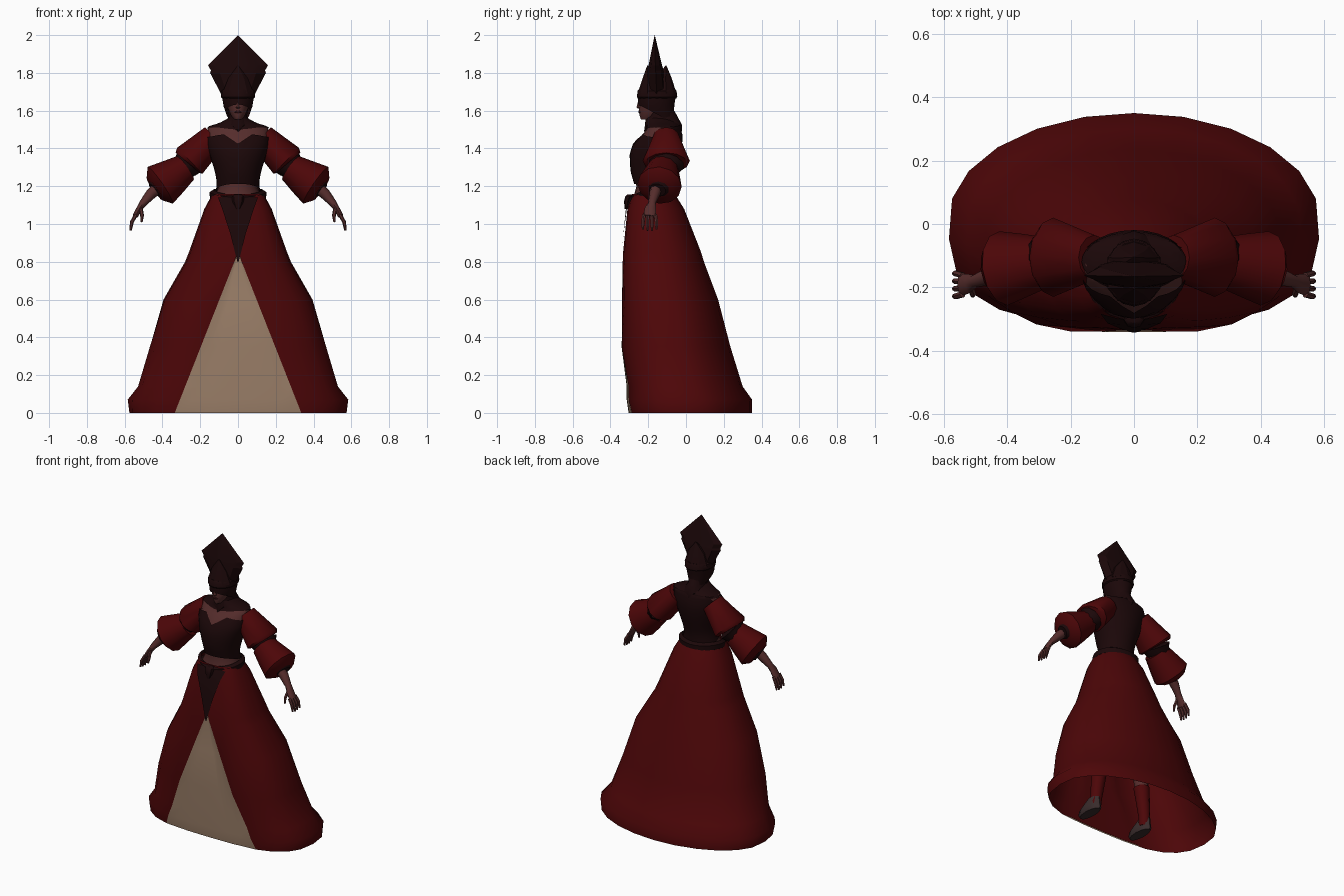
import bpy, bmesh, math
from math import sin, cos, pi
from mathutils import Vector

cube = bpy.data.objects.get("Cube")
if cube:
    bpy.data.objects.remove(cube, do_unlink=True)


def material(name, *rgb):
    m = bpy.data.materials.new(name)
    m.use_nodes = True
    m.diffuse_color = (*rgb, 1)
    node = next(n for n in m.node_tree.nodes if n.type == 'BSDF_PRINCIPLED')
    node.inputs["Base Color"].default_value = (*rgb, 1)
    return m


RED = material("deep red cloth", .073, .0018, .0024)
DARK = material("dark brown cloth", .011, .0022, .0026)
BEIGE = material("beige cloth", .34, .22, .145)
SKIN = material("skin", .092, .026, .025)
LIPS = material("lips", .05, .009, .01)
SOLE = material("grey shoe", .04, .024, .024)


def lerp(table, k):
    """Interpolate rows (key, values...) at k."""
    rows = sorted(table)
    if k <= rows[0][0]:
        return rows[0][1:]
    for a, b in zip(rows, rows[1:]):
        if k <= b[0]:
            f = (k - a[0]) / (b[0] - a[0])
            return [u + (v - u) * f for u, v in zip(a[1:], b[1:])]
    return rows[-1][1:]


def power(v, e):
    return math.copysign(abs(v) ** e, v)


def point(prof, z, t, p=2, off=0.0):
    """Point on a body of rows (z, half width, front y, back y); t = 0 faces front."""
    hx, yf, yb = lerp(prof, z)
    e = 2 / p if cos(t) > 0 else 1
    return Vector(((hx + off) * power(sin(t), e),
                   (yf + yb) / 2 - ((yb - yf) / 2 + off) * power(cos(t), e), z))


def loft(name, rings, mat, closed=True, caps=True, angle=40):
    bm = bmesh.new()
    vs = [[bm.verts.new(c) for c in r] for r in rings]
    n = len(rings[0])
    for a, b in zip(vs, vs[1:]):
        for i in range(n if closed else n - 1):
            j = (i + 1) % n
            bm.faces.new((a[i], a[j], b[j], b[i]))
    if closed and caps:
        bm.faces.new(vs[0][::-1])
        bm.faces.new(vs[-1])
    bmesh.ops.remove_doubles(bm, verts=bm.verts, dist=.0002)
    bmesh.ops.recalc_face_normals(bm, faces=bm.faces)
    me = bpy.data.meshes.new(name)
    bm.to_mesh(me)
    bm.free()
    me.materials.append(mat)
    me.shade_smooth()
    me.set_sharp_from_angle(angle=math.radians(angle))
    ob = bpy.data.objects.new(name, me)
    bpy.context.collection.objects.link(ob)
    return ob


def angles(n):
    return [2 * pi * i / n for i in range(n)]


def body(name, prof, mat, n=16, p=2, angle=40):
    return loft(name, [[point(prof, r[0], t, p) for t in angles(n)] for r in prof],
                mat, angle=angle)


def shell(name, prof, mat, low, high, off=0.0, n=28, steps=7):
    """Open sleeve of cloth over a body, with edge heights given by angle."""
    loft(name, [[point(prof, low(t) + (high(t) - low(t)) * i / steps, t, 2, off) for t in angles(n)]
                for i in range(steps + 1)], mat, caps=False)


def tube(name, path, mat, n=10, side=1, angle=45):
    """Limb through rows (x, y, z, radius, y radius), mirrored by side."""
    pts = [Vector(r[:3]) for r in path]
    rings = []
    for i, r in enumerate(path):
        d = (pts[min(i + 1, len(pts) - 1)] - pts[max(i - 1, 0)]).normalized()
        u = d.cross(Vector((0, 1, 0))).normalized()
        v = u.cross(d)
        ring = [pts[i] + u * r[3] * cos(a) + v * r[-1] * sin(a) for a in angles(n)]
        rings.append([Vector((q.x * side, q.y, q.z)) for q in ring])
    return loft(name, rings, mat, angle=angle)


# Skirt with a wide hem and a recessed lining in the front opening
skirt = [(0, .575, -.31, .35), (.07, .585, -.32, .35), (.14, .53, -.32, .30),
         (.35, .47, -.347, .235), (.6, .395, -.34, .17), (.8, .28, -.335, .095),
         (.85, .26, -.333, .08), (1.08, .178, -.31, -.01), (1.16, .135, -.285, -.06)]
P = 3


def angle_at(z, w):
    return math.asin((w / lerp(skirt, z)[0]) ** (P / 2))


def opening(z, inset):
    t0 = angle_at(z, max(.004, .335 * (.85 - z) / .85))
    return [point(skirt, z, t0 * (i / 3 - 1), P, 0 if i in (0, 6) or z > .84 else -inset) for i in range(7)]


def skirt_ring(z):
    t0 = angle_at(z, max(.004, .335 * (.85 - z) / .85))
    return opening(z, .016) + [point(skirt, z, t0 + (2 * pi - 2 * t0) * i / 20, P) for i in range(1, 20)]


loft("skirt", [skirt_ring(r[0]) for r in skirt], RED, caps=False, angle=50)
loft("underskirt_panel", [opening(r[0], .006) for r in skirt if r[0] <= .85], BEIGE, closed=False)

# Pointed dark panel hanging from the belt
drop = [(.8, .003), (.95, .04), (1.08, .08), (1.14, .10)]
loft("front_drop", [[point(skirt, z, math.copysign(angle_at(z, w * abs(s)), s), P, .008)
                     for s in (-1, -.5, 0, .5, 1)] for z, w in drop], DARK, closed=False)

# Torso
torso = [(1.12, .135, -.285, -.07), (1.2, .1, -.262, -.08), (1.28, .113, -.285, -.06),
         (1.37, .143, -.29, -.035), (1.43, .16, -.27, -.028), (1.48, .166, -.225, -.028),
         (1.515, .156, -.20, -.035), (1.535, .09, -.20, -.05), (1.56, .045, -.20, -.08),
         (1.62, .04, -.20, -.10)]
body("torso", torso, SKIN, 20)

# Bodice with a heart-shaped neckline and a high back
neckline = [(0, 1.425), (.45, 1.475), (1, 1.462), (1.4, 1.46), (1.95, 1.46),
            (2.15, 1.515), (pi, 1.525)]
shell("bodice", torso, DARK, lambda t: 1.185 + .028 * cos(t),
      lambda t: lerp(neckline, min(t, 2 * pi - t))[0], .009)

# Yoke over the shoulders, up to the neck
shell("yoke", torso, DARK, lambda t: 1.507 - .012 * cos(t) ** 2 if cos(t) < 0 else 1.512 - .012 * cos(t) ** 8,
      lambda t: 1.56, .007, steps=5)

# Belt dipping at the front, with a buckle
belt = [(-.035, .004), (-.02, .024), (.012, .026), (.025, .006)]
loft("belt", [[point(torso, 1.143, t, 2, off) + Vector((0, 0, dz - .014 * cos(t) + .014 * sin(t) ** 2))
               for t in angles(24)] for dz, off in belt], DARK, caps=False)
body("buckle", [(1.08, .012, -.325, -.29), (1.12, .03, -.328, -.29), (1.145, .032, -.322, -.28),
                (1.155, .02, -.312, -.28)], DARK, 8)

# Collar rising to the hood
body("collar", [(1.49, .015, -.222, -.02), (1.525, .075, -.217, -.022), (1.57, .048, -.213, -.045),
                (1.63, .06, -.20, -.08)], DARK, 14)

# Head, nose and lips
body("face", [(1.552, .018, -.238, -.17), (1.575, .038, -.246, -.12), (1.61, .053, -.249, -.09),
              (1.67, .066, -.245, -.08)], SKIN, 14)
body("nose", [(1.612, .008, -.256, -.23), (1.617, .014, -.262, -.23), (1.655, .006, -.252, -.23)], SKIN, 6)
body("lips", [(1.585, .008, -.249, -.23), (1.592, .019, -.252, -.23), (1.6, .008, -.251, -.23)], LIPS, 8)

# Hood, lower at the back than over the eyes
hood = [(1.53, .046, -.22, -.055), (1.58, .062, -.24, -.065), (1.63, .08, -.254, -.062), (1.7, .087, -.254, -.05)]
shell("hood", hood, DARK, lambda t: 1.58 + .052 * cos(t), lambda t: 1.69, n=18, steps=3)

# Headdress: band, front and back peaks, broad diamond crest
body("headdress_band", [(1.665, .083, -.255, -.052), (1.672, .09, -.26, -.046),
                        (1.705, .09, -.256, -.05), (1.712, .082, -.25, -.055)], DARK, 16)
body("front_peak", [(1.69, .088, -.257, -.10), (1.77, .055, -.23, -.15), (1.84, .001, -.205, -.203)],
     DARK, 10, angle=25)
body("back_peak", [(1.69, .088, -.21, -.05), (1.77, .06, -.17, -.075), (1.84, .001, -.106, -.104)],
     DARK, 10, angle=25)
body("crest", [(1.68, .085, -.21, -.10), (1.8, .148, -.205, -.115), (1.812, .143, -.204, -.118),
               (1.84, .158, -.198, -.127), (2.0, .0005, -.166, -.165)], DARK, 8, p=1.6, angle=25)

for side, label in ((1, "left"), (-1, "right")):
    # Two flared sleeve puffs with dark linings
    tube(label + "_upper_sleeve", [(.125, -.105, 1.46, .072, .07), (.255, -.105, 1.335, .096, .125),
                                   (.265, -.105, 1.323, .085, .11)], RED, 12, side)
    tube(label + "_elbow_band", [(.262, -.105, 1.325, .08, .1), (.275, -.11, 1.31, .074, .09),
                                 (.30, -.115, 1.285, .06, .075)], DARK, 10, side)
    tube(label + "_lower_sleeve", [(.277, -.12, 1.298, .076, .08), (.345, -.13, 1.25, .098, .10),
                                   (.412, -.14, 1.205, .118, .118), (.44, -.145, 1.185, .075, .08)],
         RED, 12, side)
    tube(label + "_cuff", [(.43, -.145, 1.192, .06, .065), (.447, -.15, 1.18, .04, .045)], DARK, 10, side)
    # Arm and hand
    tube(label + "_forearm", [(.38, -.15, 1.23, .034), (.46, -.165, 1.16, .029), (.503, -.18, 1.11, .02),
                              (.52, -.188, 1.085, .016, .03), (.545, -.192, 1.04, .014, .035)], SKIN, 8, side)
    for i in range(4):
        y = -.222 + i * .02
        tip = .962 + .006 * abs(i - 1.5)
        spread = y - .006 + .004 * i
        tube(label + "_finger_" + str(i + 1), [(.54, y, 1.05, .01), (.562, spread, 1.01, .01),
                                               (.569, spread, tip, .006)], SKIN, 6, side)
    tube(label + "_thumb", [(.515, -.20, 1.085, .011), (.508, -.222, 1.045, .01),
                            (.51, -.228, 1.01, .005)], SKIN, 6, side)
    # Leg, boot and shoe
    tube(label + "_leg", [(.07, -.16, 1.1, .06), (.105, -.16, .75, .065), (.145, -.15, .5, .045),
                          (.16, -.13, .38, .048), (.19, -.13, .12, .028), (.195, -.14, .06, .03)], SKIN, 10, side)
    tube(label + "_boot", [(.169, -.13, .3, .05), (.178, -.13, .22, .044), (.192, -.13, .1, .036),
                           (.197, -.135, .04, .036)], RED, 10, side)
    shoe = [(.005, .035, -.27, -.09), (.02, .042, -.28, -.085), (.045, .04, -.27, -.09), (.09, .032, -.19, -.095)]
    body(label + "_shoe", shoe, SOLE, 12).location.x = .2 * side
